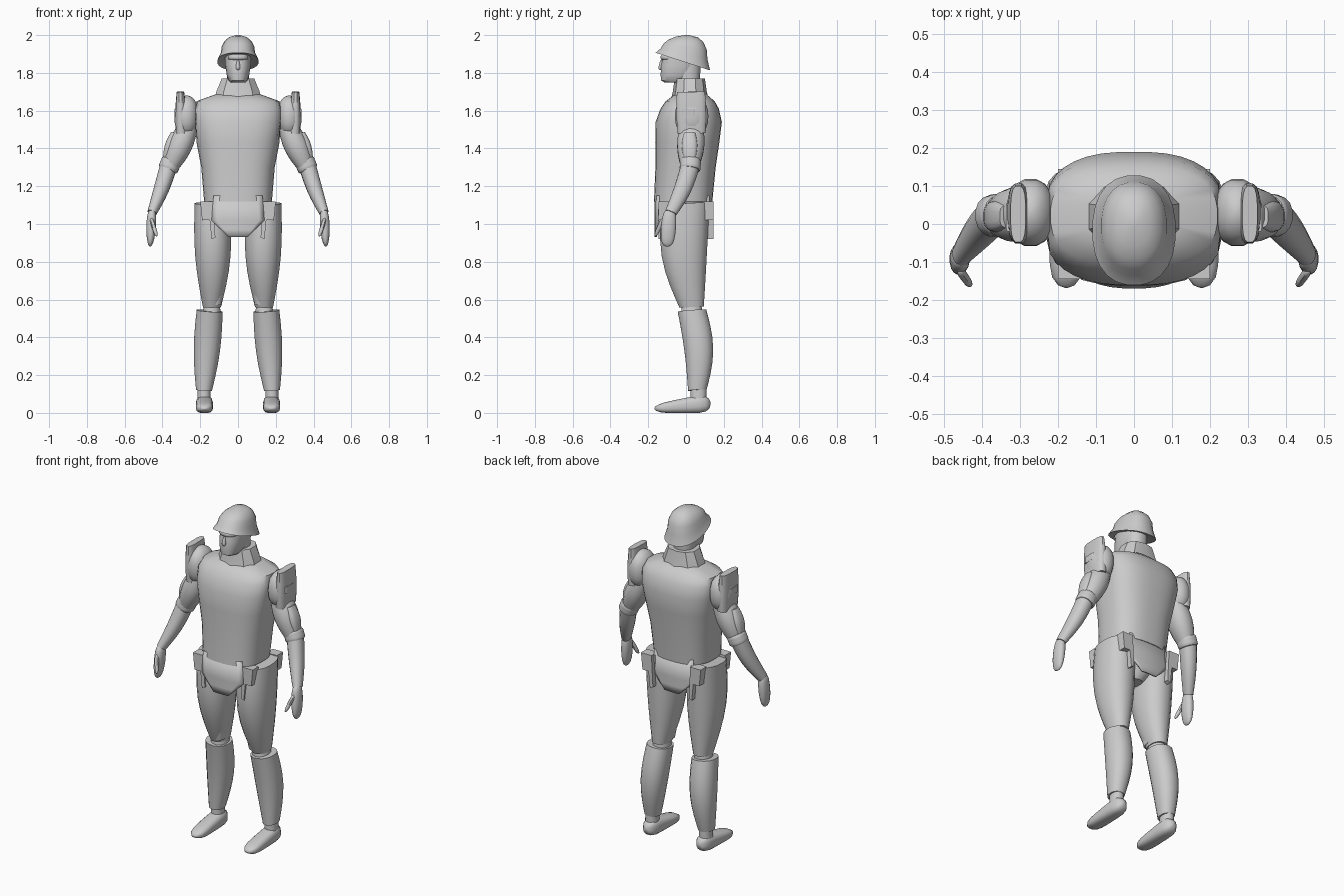
import bpy, bmesh, math
from mathutils import Vector

if "Cube" in bpy.data.objects:
    bpy.data.objects.remove(bpy.data.objects["Cube"], do_unlink=True)

SHADE = 0.6
grey = bpy.data.materials.new("plain grey")
grey.use_nodes = True
grey.diffuse_color = (SHADE, SHADE, SHADE, 1)
grey.node_tree.nodes["Principled BSDF"].inputs["Base Color"].default_value = grey.diffuse_color


def finish(name, bm, pair=False, angle=40):
    """Turn a bmesh into a smooth-shaded object, mirrored when it is one of a pair."""
    bmesh.ops.recalc_face_normals(bm, faces=bm.faces)
    mesh = bpy.data.meshes.new(name)
    bm.to_mesh(mesh)
    bm.free()
    mesh.materials.append(grey)
    part = bpy.data.objects.new(name, mesh)
    bpy.context.collection.objects.link(part)
    bpy.ops.object.select_all(action='DESELECT')
    part.select_set(True)
    bpy.context.view_layer.objects.active = part
    bpy.ops.object.shade_smooth_by_angle(angle=math.radians(angle))
    if pair:
        mirror = part.modifiers.new("other side", 'MIRROR')
        mirror.use_mirror_merge = False
    return part


def oval(width, depth, sides, squareness):
    """Superellipse outline as pairs of offsets."""
    points = []
    for k in range(sides):
        angle = math.tau * (k + 0.5) / sides
        c, s = math.cos(angle), math.sin(angle)
        points.append((width * math.copysign(abs(c) ** (2 / squareness), c),
                       depth * math.copysign(abs(s) ** (2 / squareness), s)))
    return points


def skin(name, loops, pair=False, angle=40):
    """Join a series of outlines and close both ends."""
    bm = bmesh.new()
    rings = [[bm.verts.new(point) for point in loop] for loop in loops]
    for low, high in zip(rings, rings[1:]):
        for k in range(len(low)):
            bm.faces.new((low[k - 1], low[k], high[k], high[k - 1]))
    bm.faces.new(rings[0])
    bm.faces.new(rings[-1])
    return finish(name, bm, pair, angle)


def stack(name, rings, y=0, lean=0, tilt=0, sides=24, squareness=2.3, limit=1, angle=40):
    """Level outlines of height, half width and half depth; tilt fades to the top."""
    bottom, top = rings[0][0], rings[-1][0]
    loops = []
    for height, width, depth in rings:
        middle = y + lean * (height - bottom)
        slope = tilt * (top - height) / (top - bottom)
        loops.append([(max(-limit, min(limit, dx)), middle + dy, height - slope * dy)
                      for dx, dy in oval(width, depth, sides, squareness)])
    return skin(name, loops, angle=angle)


def limb(name, start, end, first, last, bulge=0, bow=(0, 0, 0), taper=0,
         sides=16, squareness=2.2, pair=True):
    """Tube whose size blends from first to last, swelling and bowing midway.
    Taper rounds the ends off: low is egg-like, high is nearly square."""
    start, end, bow = Vector(start), Vector(end), Vector(bow)
    across = (end - start).normalized()
    deep = across.cross(Vector((1, 0, 0))).normalized()
    wide = deep.cross(across)
    steps = 10
    loops = []
    for i in range(steps + 1):
        t = (1 - math.cos(math.pi * i / steps)) / 2
        swell = math.sin(math.pi * t)
        centre = start.lerp(end, t) + bow * swell
        cap = max(0.1, math.sqrt(max(0, 1 - abs(2 * t - 1) ** taper))) if taper else 1
        width, depth = [(a + (b - a) * t + bulge * swell) * cap for a, b in zip(first, last)]
        loops.append([centre + wide * u + deep * v
                      for u, v in oval(width, depth, sides, squareness)])
    return skin(name, loops, pair)


def flap(name, y, rows):
    """Curved skirt plate that follows the torso and hangs below it."""
    bm = bmesh.new()
    columns = 10
    grid = []
    for height, width in rows:
        line = [width * (2 * k / columns - 1) for k in range(columns + 1)]
        grid.append([bm.verts.new((x, y - math.copysign(x * x, y), height)) for x in line])
    for a, b in zip(grid, grid[1:]):
        for k in range(columns):
            bm.faces.new((a[k], a[k + 1], b[k + 1], b[k]))
    solid = finish(name, bm).modifiers.new("thickness", 'SOLIDIFY')
    solid.thickness = 0.01


def plate(name, outline, near, far):
    """Mirrored flat plate with an outline in x and z."""
    bm = bmesh.new()
    face = bm.faces.new([bm.verts.new((x, near, z)) for x, z in outline])
    sweep = bmesh.ops.extrude_face_region(bm, geom=[face])
    moved = [v for v in sweep["geom"] if isinstance(v, bmesh.types.BMVert)]
    bmesh.ops.translate(bm, verts=moved, vec=(0, far - near, 0))
    finish(name, bm, pair=True, angle=20)


# Torso shell with flat arm openings, collar and pelvis
stack("torso", [(1.12, .18, .155), (1.3, .195, .16), (1.43, .22, .17), (1.54, .24, .176),
                (1.61, .24, .155), (1.65, .22, .13), (1.69, .11, .08)],
      y=-.015, lean=.07, sides=36, squareness=2.6, limit=.226)
stack("collar", [(1.66, .13, .1), (1.7, .12, .09), (1.77, .09, .08)], y=.02, sides=10, angle=25)
stack("pelvis", [(.93, .04, .05), (.97, .07, .09), (1.14, .15, .12)])

# Skirt flaps, with a stepped hip plate beside each one
skirt = [(1.15, .13), (1.02, .14), (.97, .09), (.93, .05)]
hip = [(.13, 1.12), (.2, 1.12), (.19, 1.02), (.15, 1.02), (.14, .92), (.12, .93)]
for word, skirt_y, hip_y in (("front", -.166, -.145), ("back", .136, .145)):
    flap(word + "_flap", skirt_y, skirt)
    plate(word + "_hip_plates", hip, hip_y, hip_y * 0.6)

# Head
stack("head", [(1.75, .04, .06), (1.76, .05, .08), (1.79, .06, .09), (1.84, .068, .1), (1.92, .07, .1)],
      y=-.055, lean=.25)
limb("neck", (0, .01, 1.68), (0, .01, 1.86), (.06, .06), (.06, .07), pair=False)
limb("nose", (0, -.13, 1.87), (0, -.136, 1.815), (.006, .006), (.014, .014), taper=4, pair=False)
limb("lips", (0, -.115, 1.81), (0, -.115, 1.78), (.02, .02), (.02, .02), taper=2, pair=False)
limb("brow", (0, -.09, 1.9), (0, -.09, 1.865), (.055, .045), (.055, .045), taper=4, pair=False)

# Helmet: underside, flared brim and dome
stack("helmet", [(1.87, .08, .11), (1.86, .11, .145), (1.9, .092, .125), (1.94, .086, .115),
                 (1.97, .07, .092), (1.99, .045, .06), (2, .01, .01)], y=-.015, lean=.15, tilt=.3)

# Shoulders with their upright guards
limb("shoulders", (.27, .03, 1.68), (.275, .03, 1.46), (.065, .09), (.065, .09), taper=2.5)
limb("shoulder_guards", (.305, .026, 1.7), (.3, .03, 1.48), (.02, .075), (.03, .075),
     bulge=.005, squareness=3)
limb("guard_clips", (.325, .015, 1.61), (.325, .015, 1.57), (.012, .035), (.012, .035), squareness=6)

# Arms
limb("upper_arms", (.26, .03, 1.52), (.355, .02, 1.31), (.05, .06), (.045, .05), bulge=.018)
limb("arm_pads", (.33, .02, 1.48), (.378, .02, 1.34), (.025, .03), (.02, .03), bulge=.012, squareness=3)
limb("elbow_cuffs", (.347, .026, 1.345), (.375, .02, 1.28), (.054, .056), (.054, .056), taper=8)
limb("forearms", (.37, .02, 1.3), (.455, -.08, 1.06), (.045, .05), (.025, .032),
     bulge=.005, bow=(-.005, .01, 0))
limb("hands", (.455, -.085, 1.08), (.465, -.1, .88), (.02, .03), (.012, .03), bulge=.01, taper=8)
limb("thumbs", (.46, -.12, 1.03), (.43, -.163, .935), (.012, .015), (.01, .01), taper=4, sides=10)

# Legs
limb("thighs", (.14, 0, 1.11), (.138, .03, .56), (.09, .125), (.048, .065),
     bulge=.026, bow=(-.006, -.024, 0), sides=20)
limb("thigh_panels", (.1, -.03, .92), (.125, .015, .58), (.05, .09), (.04, .055), squareness=3)
limb("knees", (.138, .03, .58), (.14, .03, .5), (.042, .052), (.052, .06))
limb("shins", (.15, .032, .54), (.18, .06, .12), (.07, .077), (.043, .05), bulge=.014, bow=(0, .022, 0))
limb("ankles", (.18, .065, .13), (.18, .065, .07), (.034, .043), (.036, .043))
limb("feet", (.178, .13, .052), (.178, -.168, .022), (.044, .052), (.044, .022),
     bulge=.002, taper=6, squareness=2.8)
